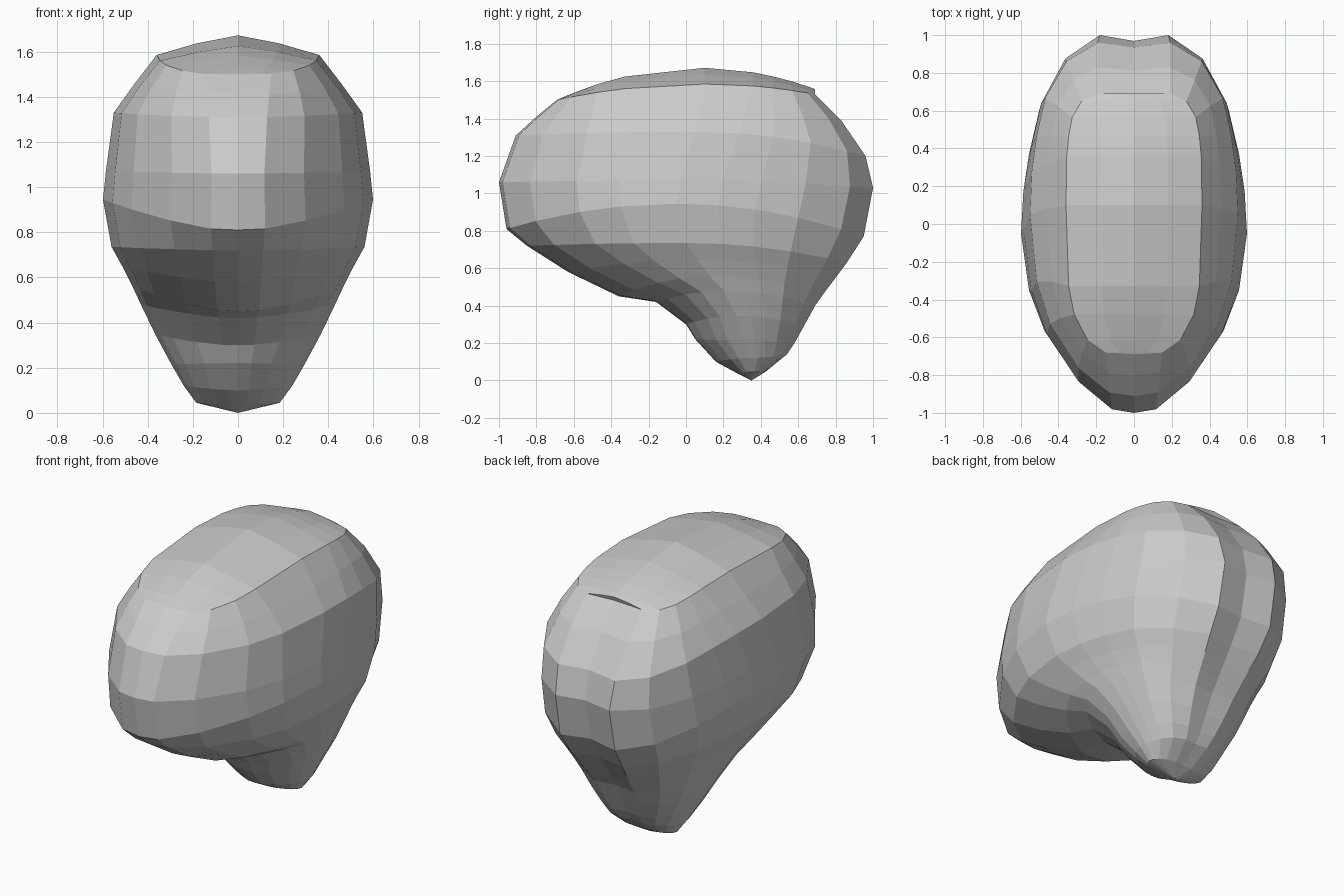
import bpy, bmesh

if "Cube" in bpy.data.objects:
    bpy.data.objects.remove(bpy.data.objects["Cube"])

# Half outline of a ring, front to back: (fraction of half width, position along depth)
OUTLINE = [(0, -1), (.2, -.98), (.5, -.83), (.79, -.57), (.93, -.33), (1, 0),
           (.98, .22), (.93, .42), (.84, .65), (.62, .88), (.31, 1), (0, .97)]

# Rings, top to bottom: front (y, z), side (x, y, z), back (y, z), boxiness
RINGS = [
    ((-.69, 1.50), (.36, .10, 1.585), (.69, 1.53), .55),
    ((-.80, 1.41), (.46, .08, 1.455), (.83, 1.39), .75),
    ((-.91, 1.31), (.55, .05, 1.33), (.96, 1.20), .9),
    ((-1.0, 1.06), (.585, -.03, 1.07), (1.0, 1.03), 1),
    ((-.96, .81), (.598, -.05, .945), (.95, .77), 1),
    ((-.85, .72), (.56, 0, .735), (.86, .63), 1),
    ((-.63, .58), (.51, .06, .645), (.80, .55), 1),
    ((-.36, .45), (.465, .13, .555), (.74, .47), 1),
    ((-.16, .42), (.43, .20, .48), (.69, .40), 1),
    ((0.0, .30), (.365, .27, .345), (.63, .29), 1),
    ((.05, .22), (.295, .31, .215), (.58, .20), 1),
    ((.16, .10), (.24, .34, .12), (.54, .14), 1),
    ((.27, .04), (.185, .35, .045), (.43, .05), 1),
]


def ring_points(front, side, back, box):
    """Half ring from front centre round to back centre."""
    pts = []
    for u, t in OUTLINE:
        end = front if t < 0 else back
        a = abs(t) ** box
        pts.append((side[0] * u ** box,
                    side[1] + (end[0] - side[1]) * a,
                    side[2] + (end[1] - side[2]) * a * a))
    return pts


bm = bmesh.new()
halves = [ring_points(*r) for r in RINGS]
last = len(OUTLINE) - 1

# Body: stacked rings joined by quads
loops = []
for half in halves:
    full = half + [(-x, y, z) for x, y, z in half[-2:0:-1]]
    loops.append([bm.verts.new(p) for p in full])
n = len(loops[0])
for a, b in zip(loops, loops[1:]):
    for i in range(n):
        j = (i + 1) % n
        bm.faces.new((a[i], a[j], b[j], b[i]))

# Domed top: rows across the crease ring with a raised centre line
top = loops[0]
rows = [[top[0]]]
for k in range(1, last):
    r, l = top[k], top[n - k]
    x, y, z = r.co
    ridge = max(z, 1.672 - .172 * ((y - .07) / .76) ** 2)
    mid_z = z + (ridge - z) * .6
    rows.append([r, bm.verts.new((x * .5, y, mid_z)), bm.verts.new((0, y, ridge)),
                 bm.verts.new((-x * .5, y, mid_z)), l])
for a, b in zip(rows[1:], rows[2:]):
    for i in range(4):
        bm.faces.new((a[i], a[i + 1], b[i + 1], b[i]))
for tip, row in ((top[0], rows[1]), (top[last], rows[-1])):
    for i in range(4):
        bm.faces.new((tip, row[i], row[i + 1]))

# Pointed base
tip = bm.verts.new((0, .35, 0))
for i in range(n):
    bm.faces.new((loops[-1][i], loops[-1][(i + 1) % n], tip))

bmesh.ops.recalc_face_normals(bm, faces=bm.faces)
mesh = bpy.data.meshes.new("head_shell")
bm.to_mesh(mesh)
bm.free()
obj = bpy.data.objects.new("head_shell", mesh)
bpy.context.collection.objects.link(obj)
